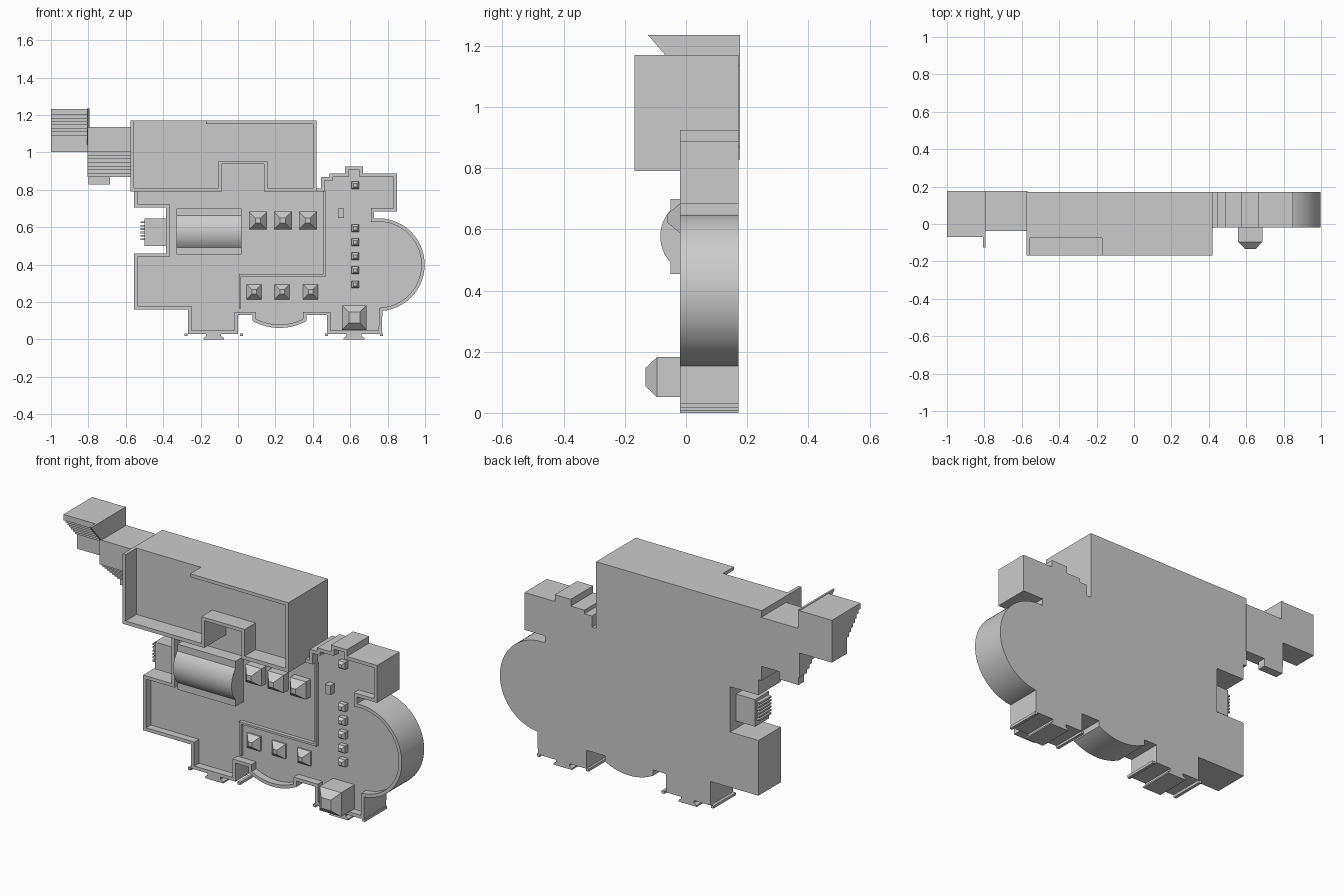
import bpy, bmesh, math

if "Cube" in bpy.data.objects:
    bpy.data.objects.remove(bpy.data.objects["Cube"])

BACK, RIM, ROOF = 0.172, -0.02, 0.02   # y levels: back face, parapet top, roof


def finish(bm, name):
    """Turn a bmesh into an object, smooth only across shallow edges."""
    bmesh.ops.recalc_face_normals(bm, faces=bm.faces[:])
    for f in bm.faces:
        f.smooth = True
    for e in bm.edges:
        e.smooth = e.is_manifold and e.calc_face_angle(0) < math.radians(25)
    me = bpy.data.meshes.new(name)
    bm.to_mesh(me)
    bm.free()
    ob = bpy.data.objects.new(name, me)
    bpy.context.collection.objects.link(ob)
    return ob


def prism(name, pts, lo, hi, axis='y', rim=0, floor=0):
    """Extrude an outline: (x, z) along y or (y, z) along x; optional parapet."""
    bm = bmesh.new()
    place = (lambda a, b, t: (a, t, b)) if axis == 'y' else (lambda a, b, t: (t, a, b))
    v0 = [bm.verts.new(place(a, b, lo)) for a, b in pts]
    v1 = [bm.verts.new(place(a, b, hi)) for a, b in pts]
    front = bm.faces.new(v0)
    bm.faces.new(v1)
    n = len(pts)
    for i in range(n):
        j = (i + 1) % n
        bm.faces.new((v0[i], v0[j], v1[j], v1[i]))
    bmesh.ops.recalc_face_normals(bm, faces=bm.faces[:])
    if rim:
        bmesh.ops.inset_region(bm, faces=[front], thickness=rim, use_even_offset=True)
        edge = [v for v in front.verts]
        ext = bmesh.ops.extrude_face_region(bm, geom=[front])
        if front.is_valid:
            bm.faces.remove(front)
        for v in ext['geom']:
            if isinstance(v, bmesh.types.BMVert):
                v.co.y = floor
    return finish(bm, name)


def box(name, x0, x1, y0, y1, z0, z1):
    return prism(name, [(x0, z0), (x1, z0), (x1, z1), (x0, z1)], y0, y1)


def capped_block(name, x, z, hx, hz, y0, y1, y2, tip):
    """Block standing out of the roof with a blunt pyramid cap."""
    bm = bmesh.new()
    rings = []
    for y, s in ((y0, 1), (y1, 1), (y2, tip)):
        rings.append([bm.verts.new((x + sx * hx * s, y, z + sz * hz * s))
                      for sx, sz in ((-1, -1), (1, -1), (1, 1), (-1, 1))])
    for a, b in zip(rings, rings[1:]):
        for i in range(4):
            j = (i + 1) % 4
            bm.faces.new((a[i], a[j], b[j], b[i]))
    bm.faces.new(rings[0])
    bm.faces.new(rings[-1])
    return finish(bm, name)


def arc(cx, cz, r, a0, a1, n):
    return [(cx + r * math.cos(math.radians(a0 + (a1 - a0) * i / n)),
             cz + r * math.sin(math.radians(a0 + (a1 - a0) * i / n))) for i in range(n + 1)]


def steps(y0, z0, y1, z1, n):
    """Overhanging staircase profile going down from (y0, z0) to (y1, z1)."""
    out = []
    dy, dz = (y1 - y0) / n, (z1 - z0) / n
    for i in range(n):
        out += [(y0 + dy * i, z0 + dz * (i + 1)), (y0 + dy * (i + 1), z0 + dz * (i + 1))]
    return out


# Main low building with parapet, bowed front and round end
bow = arc(0.222, 0.36, 0.298, 241, 299, 16)
outline = [(-0.556, 0.46), (-0.556, 0.16), (-0.267, 0.16), (-0.267, 0.03), (0, 0.03),
           (0, 0.13), (bow[0][0], 0.13)] + bow + [
           (bow[-1][0], 0.13), (0.476, 0.13), (0.476, 0.03), (0.77, 0.03)]
outline += arc(0.75, 0.40, 0.248, -85, 95, 36)
outline += [(0.728, 0.685), (0.85, 0.685), (0.85, 0.888), (0.668, 0.888), (0.668, 0.925),
            (0.572, 0.925), (0.572, 0.888), (0.49, 0.888), (0.49, 0.868), (0.445, 0.868),
            (0.445, 0.808), (0.16, 0.808), (0.16, 0.955), (-0.105, 0.955), (-0.105, 0.808),
            (-0.556, 0.808), (-0.556, 0.706), (-0.385, 0.706), (-0.385, 0.46)]
prism("main_building", outline, RIM, BACK, rim=0.018, floor=ROOF)

# Tall hall: solid base with a courtyard slot, and its open wall around the roof
slot = [(0.42, 0.79), (0.14, 0.79), (0.14, 0.937), (-0.085, 0.937), (-0.085, 0.79),
        (-0.575, 0.79), (-0.575, 1.17)]
# base sits above the low roof; courtyard stays open down to it
prism("hall_base", [(0.42, 1.17)] + slot, -0.075, BACK)
inner = [(-0.557, 1.17), (-0.557, 0.81), (-0.103, 0.81), (-0.103, 0.955), (0.158, 0.955),
         (0.158, 0.81), (0.402, 0.81), (0.402, 1.152), (-0.17, 1.152)]
prism("hall_wall", [(-0.17, 1.17), (0.42, 1.17)] + slot + inner, -0.168, -0.075)

# Thin dividing wall on the low roof
prism("roof_divider", [(0.005, 0.165), (0.017, 0.165), (0.017, 0.338), (0.47, 0.338), (0.47, 0.79),
                       (0.458, 0.79), (0.458, 0.35), (0.005, 0.35)], 0.0, ROOF + 0.01)

# Barrel vault on a rectangular base
s, h = 0.034, 0.086
r = (h * h + s * s) / (2 * s)
half = math.degrees(math.asin(h / r))
vault = [(-0.05 + r - s - r * math.cos(math.radians(t)), 0.577 + r * math.sin(math.radians(t)))
         for t in [half - 2 * half * i / 20 for i in range(21)]]
prism("barrel_vault", [(ROOF + 0.01, 0.70), (-0.05, 0.70)] + vault +
      [(-0.05, 0.454), (ROOF + 0.01, 0.454)], -0.33, 0.02, 'x')

# Skylights and roof vents
for i, x in enumerate((0.107, 0.24, 0.374)):
    capped_block(f"upper_skylight_{i}", x, 0.636, 0.048, 0.048, 0.03, -0.02, -0.06, 0.3)
for i, x in enumerate((0.086, 0.236, 0.388)):
    capped_block(f"lower_skylight_{i}", x, 0.255, 0.04, 0.04, 0.03, 0.012, -0.02, 0.3)
for i, z in enumerate((0.294, 0.369, 0.444, 0.519, 0.594, 0.824)):
    capped_block(f"roof_vent_{i}", 0.627, z, 0.02, 0.02, 0.03, -0.005, -0.018, 0.45)
box("roof_hatch", 0.534, 0.567, -0.018, 0.03, 0.65, 0.70)

# Corner tower
capped_block("corner_tower", 0.622, 0.117, 0.065, 0.065, 0.03, -0.095, -0.133, 0.45)

# Entrance steps along the lower edge
for i, x in enumerate((-0.13, 0.62)):
    prism(f"entrance_{i}", [(x - 0.055, 0.008), (x - 0.055, 0), (x + 0.055, 0), (x + 0.055, 0.008),
                            (x + 0.04, 0.018), (x + 0.04, 0.04), (x - 0.04, 0.04),
                            (x - 0.04, 0.018)], RIM, BACK)
    for d in (-0.148, 0.148):
        box("entrance_sill", x + d - 0.008, x + d + 0.008, RIM, BACK, 0.018, 0.032)

# Side entrance with ribbed edge
box("side_entrance", -0.50, -0.375, 0.0, 0.12, 0.50, 0.647)
for i in range(6):
    z = 0.532 + i * 0.018
    box(f"side_rib_{i}", -0.52, -0.495, 0.01, 0.11, z, z + 0.009)

# Link wing with overhanging steps, and its foot
prism("link_wing", [(0.176, 1.135), (-0.037, 1.135), (-0.037, 1.02)] +
      steps(-0.037, 1.02, 0.13, 0.87, 8) + [(0.176, 0.87)], -0.805, -0.57, 'x')
box("link_foot", -0.80, -0.685, 0.13, 0.176, 0.828, 0.875)

# End wing with stepped front and slanted side fin
prism("end_wing", [(0.176, 1.233), (-0.07, 1.233), (-0.07, 1.22)] +
      steps(-0.07, 1.22, 0.045, 1.09, 7) + [(0.045, 1.003), (0.176, 1.003)], -1.0, -0.80, 'x')
prism("end_wing_fin", [(0.176, 1.236), (-0.125, 1.236), (0.045, 1.04), (0.176, 1.04)],
      -0.806, -0.795, 'x')
